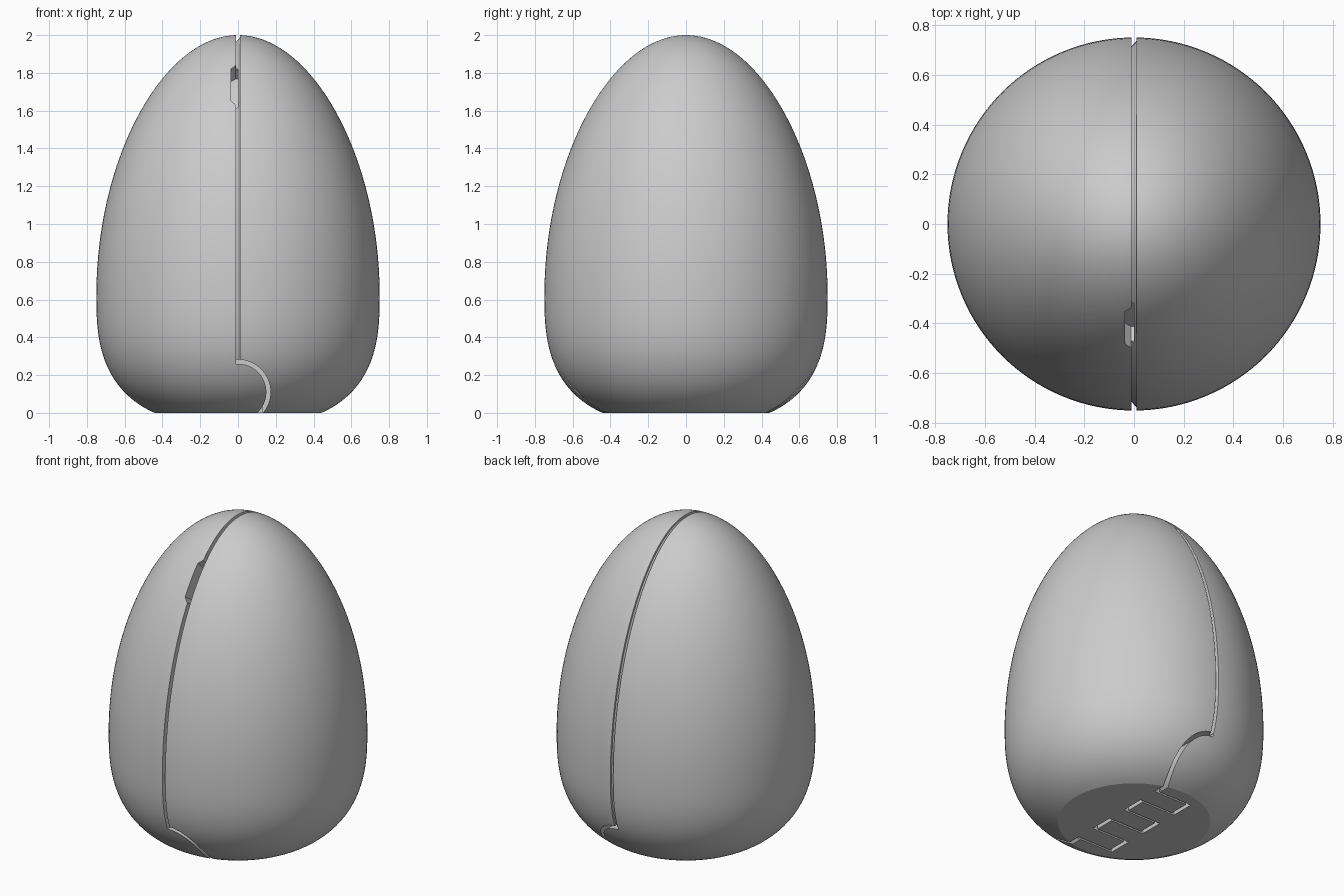
import bpy, bmesh, math
from mathutils import Vector

if "Cube" in bpy.data.objects:
    bpy.data.objects.remove(bpy.data.objects["Cube"])

BELLY, TOP, LOW, RADIUS = 0.62, 1.38, 0.686, 0.75
FULLNESS = 2.7                  # roundness of the lower half
GAP = 0.01                      # half width of the seam
HINGE_Z = 0.11

grey = bpy.data.materials.new("plain grey")
grey.use_nodes = True
colour = (0.6, 0.6, 0.6, 1)
grey.diffuse_color = colour
grey.node_tree.nodes["Principled BSDF"].inputs["Base Color"].default_value = colour


def outline(a):
    """Egg outline at angle a: distance from the axis, height."""
    s = math.sin(a)
    if s > 0:
        return Vector((RADIUS * math.cos(a) * (1 - 0.05 * s * s), BELLY + TOP * s))
    width = RADIUS * (1 - (-s) ** FULLNESS) ** (1 / FULLNESS)
    return Vector((math.copysign(width, math.cos(a)), BELLY + LOW * s))


def finish(name, bm, material=None):
    bmesh.ops.recalc_face_normals(bm, faces=bm.faces)
    mesh = bpy.data.meshes.new(name)
    bm.to_mesh(mesh)
    bm.free()
    obj = bpy.data.objects.new(name, mesh)
    bpy.context.collection.objects.link(obj)
    if material:
        mesh.materials.append(material)
    return obj


def prism(name, points, offset):
    """Closed polygon pushed along offset."""
    bm = bmesh.new()
    face = bm.faces.new([bm.verts.new(p) for p in points])
    out = bmesh.ops.extrude_face_region(bm, geom=[face])
    moved = [v for v in out["geom"] if isinstance(v, bmesh.types.BMVert)]
    bmesh.ops.translate(bm, verts=moved, vec=offset)
    return finish(name, bm)


def band(name, stations, right, deep_left, deep_right):
    """Strip that follows the egg surface; stations are (angle, left x)."""
    bm = bmesh.new()
    rings = []
    for a, left in stations:
        p = outline(a)
        t = (outline(a + 0.01) - outline(a - 0.01)).normalized()
        n = Vector((t.y, -t.x))
        corners = ((left, -deep_left), (right, -deep_right), (right, 0.08), (left, 0.08))
        ring = []
        for x, d in corners:
            q = p + n * d
            ring.append(bm.verts.new((x, -q.x, q.y)))
        rings.append(ring)
    for r, s in zip(rings, rings[1:]):
        for i in range(4):
            j = (i + 1) % 4
            bm.faces.new((r[i], r[j], s[j], s[i]))
    bm.faces.new(rings[0])
    bm.faces.new(rings[-1])
    return finish(name, bm)


# Egg shell: spun outline with a flat base
bm = bmesh.new()
start = -math.asin(BELLY / LOW)
steps = 72
verts = [bm.verts.new((0, 0, 0))]
for i in range(steps + 1):
    a = start + (math.pi / 2 - start) * i / steps
    p = outline(a)
    verts.append(bm.verts.new((p.x if i < steps else 0, 0, p.y)))
edges = [bm.edges.new(pair) for pair in zip(verts, verts[1:])]
bmesh.ops.spin(bm, geom=verts + edges, cent=(0, 0, 0), axis=(0, 0, 1),
               angle=math.tau, steps=128, use_duplicate=False)
bmesh.ops.remove_doubles(bm, verts=bm.verts, dist=0.0001)
egg = finish("egg_shell", bm, grey)

cutters = []

# Seam between the halves, over the top from front to back
low = math.asin((0.27 - BELLY) / LOW)
count = 96
seam = [(low + (math.pi - 2 * low) * i / count, -GAP) for i in range(count + 1)]
cutters.append(band("seam_cutter", seam, GAP, 0.035, 0.013))

# Opening notch beside the seam
first = math.asin((1.63 - BELLY) / TOP)
last = math.asin((1.84 - BELLY) / TOP)
notch = []
for i in range(11):
    f = i / 10
    notch.append((first + (last - first) * f, -0.012 if i in (0, 10) else -0.037))
cutters.append(band("notch_cutter", notch, 0.0, 0.1, 0.1))

# Curved hinge gaps at the front and back
angles = [math.radians(94 - 154 * i / 32) for i in range(33)]
for side, label in ((-1, "front"), (1, "back")):
    arc = [(r * math.cos(a), 0.352 * side, HINGE_Z + r * math.sin(a))
           for r, row in ((0.15, angles), (0.172, angles[::-1])) for a in row]
    cutters.append(prism(label + "_hinge_cutter", arc, (0, 0.5 * side, 0)))

# Interlocking finger gap across the base, tighter between the fingers
path = [Vector((0.118, -0.5))]
x = 0.118
for i in range(6):
    y = -0.35 + 0.14 * i
    path += [Vector((x, y)), Vector((-x, y))]
    x = -x
path.append(Vector((x, 0.5)))
sides = ([], [])
for i, p in enumerate(path):
    dirs = []
    if i > 0:
        dirs.append((p - path[i - 1]).normalized())
    if i < len(path) - 1:
        dirs.append((path[i + 1] - p).normalized())
    normal = sum((Vector((-d.y, d.x)) for d in dirs), Vector((0, 0)))
    for k, sign in enumerate((1, -1)):
        sides[k].append((p.x + normal.x * sign * 0.012, p.y + normal.y * sign * 0.006, -0.05))
# The run ends inside the hinge gaps
for row in sides:
    row[0] = (row[0][0], -0.37, -0.05)
    row[-1] = (row[-1][0], 0.37, -0.05)
cutters.append(prism("finger_cutter", sides[0] + sides[1][::-1], (0, 0, 0.15)))

for cutter in cutters:
    mod = egg.modifiers.new(cutter.name, "BOOLEAN")
    mod.operation = "DIFFERENCE"
    mod.solver = "EXACT"
    mod.object = cutter

# Apply the cuts, then smooth the shell and keep the gap edges sharp
bpy.context.view_layer.objects.active = egg
egg.select_set(True)
for mod in list(egg.modifiers):
    bpy.ops.object.modifier_apply(modifier=mod.name)
for cutter in cutters:
    bpy.data.objects.remove(cutter)
bpy.ops.object.shade_smooth_by_angle(angle=math.radians(25))
